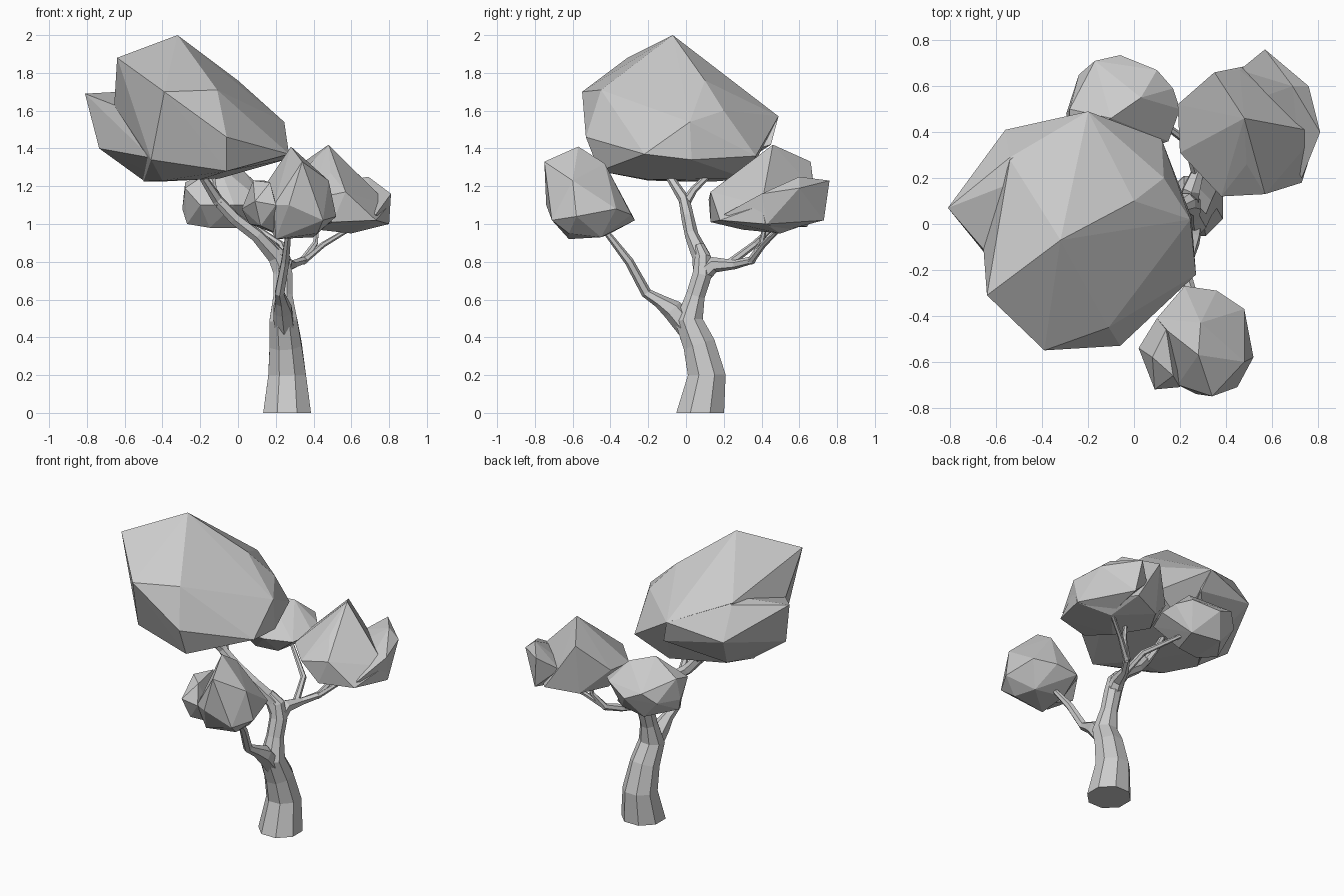
import bpy, bmesh
from math import cos, sin, tau
from mathutils import Vector


def finish(bm, name):
    bmesh.ops.recalc_face_normals(bm, faces=bm.faces)
    me = bpy.data.meshes.new(name)
    bm.to_mesh(me)
    bm.free()
    ob = bpy.data.objects.new(name, me)
    bpy.context.collection.objects.link(ob)
    return ob


def limb(name, path, sides=6):
    """Faceted tapering tube through (x, y, z, radius) points."""
    bm = bmesh.new()
    pts = [Vector(p[:3]) for p in path]
    rings = []
    for i, p in enumerate(pts):
        t = (pts[min(i + 1, len(pts) - 1)] - pts[max(i - 1, 0)]).normalized()
        if p.z == 0:
            t = Vector((0, 0, 1))
        u = (Vector((1, 0, 0)) - t * t.x).normalized()
        v = t.cross(u)
        r = path[i][3]
        rings.append([bm.verts.new(p + r * (u * cos(a) + v * sin(a)))
                      for a in (tau * (k + .5) / sides for k in range(sides))])
    for a, b in zip(rings, rings[1:]):
        for k in range(sides):
            n = (k + 1) % sides
            bm.faces.new((a[k], a[n], b[n], b[k]))
    bm.faces.new(rings[0][::-1])
    bm.faces.new(rings[-1])
    return finish(bm, name)


def clump(name, pts):
    """Faceted leaf mass: hull of a few corner points."""
    bm = bmesh.new()
    for p in pts:
        bm.verts.new(p)
    res = bmesh.ops.convex_hull(bm, input=bm.verts)
    junk = {g for g in res["geom_interior"] + res["geom_unused"]
            if isinstance(g, bmesh.types.BMVert)}
    bmesh.ops.delete(bm, geom=list(junk), context='VERTS')
    return finish(bm, name)


# Trunk and limbs
limb("trunk", [(.26, .075, 0, .137), (.26, .11, .2, .108), (.252, .07, .36, .092),
               (.24, .015, .49, .08), (.238, .05, .62, .054), (.238, .085, .73, .055),
               (.225, .09, .82, .046), (.18, .07, .88, .03)], 8)
limb("front_branch", [(.245, .01, .45, .06), (.235, -.07, .545, .056), (.23, -.14, .592, .036),
                      (.22, -.21, .635, .028), (.25, -.3, .8, .024), (.27, -.44, .98, .015)])
limb("upper_branch", [(.24, .09, .73, .052), (.2, .08, .83, .048), (.1, .03, .94, .036),
                      (-.02, .01, 1.03, .034), (-.11, -.01, 1.13, .03), (-.2, -.1, 1.27, .02)])
limb("upper_twig", [(-.09, -.01, 1.1, .028), (-.13, .04, 1.18, .02), (-.14, .14, 1.28, .015)])
limb("right_branch", [(.235, .08, .73, .05), (.25, .15, .785, .042), (.29, .26, .785, .024),
                      (.35, .35, .81, .022), (.41, .4, .9, .015), (.42, .42, 1.0, .012)])
limb("right_twig", [(.34, .34, .8, .02), (.45, .41, .89, .015), (.6, .5, .98, .012)])
limb("back_twig", [(.27, .22, .785, .022), (.23, .36, .89, .018), (.04, .5, 1.02, .012)])

# Large crown: main mass plus a pointed lobe at the left
clump("large_crown", [
    (-.32, -.07, 2), (-.64, -.31, 1.88), (-.39, -.55, 1.7), (-.11, -.45, 1.71), (0, .1, 1.76),
    (-.27, .28, 1.71), (-.54, .28, 1.71), (-.655, -.11, 1.63), (-.2, .49, 1.57), (.13, .2, 1.6),
    (.245, .02, 1.54), (.27, -.22, 1.37), (-.06, -.53, 1.46), (-.46, -.39, 1.34),
    (-.06, -.46, 1.28), (.25, .03, 1.34), (.12, .37, 1.36), (-.1, .32, 1.24),
    (-.4, .15, 1.225), (-.5, 0, 1.225), (-.4, -.2, 1.23), (-.2, -.2, 1.235)])
clump("large_crown_lobe", [
    (-.81, .07, 1.69), (-.54, .29, 1.7), (-.27, .28, 1.72), (-.56, .41, 1.5), (-.2, .49, 1.57),
    (-.735, 0, 1.4), (-.42, .17, 1.24), (-.15, .45, 1.42), (-.655, -.11, 1.63),
    (-.46, -.36, 1.35), (-.5, 0, 1.23), (-.4, -.2, 1.24)])

# Right crown: main mass plus lobe
clump("right_crown", [
    (.48, .46, 1.42), (.35, .66, 1.33), (.46, .67, 1.19), (.8, .4, 1.1), (.8, .42, 1),
    (.73, .18, 1.02), (.57, .13, 1.17), (.38, .12, 1.13), (.5, .13, 1.01), (.2, .31, 1.13),
    (.19, .52, 1.16), (.49, .26, 1.27), (.6, .5, .95), (.42, .3, .97), (.35, .62, 1),
    (.55, .7, 1.02), (.25, .45, 1.01)])
clump("right_crown_lobe", [
    (.69, .6, 1.25), (.57, .76, 1.23), (.76, .6, 1.19), (.81, .4, 1.16), (.8, .43, 1),
    (.6, .73, 1.02), (.6, .5, .96), (.55, .55, 1.15), (.46, .67, 1.15), (.73, .2, 1.05)])

# Front crown: main mass plus lobe
clump("front_crown", [
    (.28, -.57, 1.41), (.34, -.75, 1.33), (.48, -.6, 1.23), (.52, -.58, 1.04), (.45, -.71, 1.02),
    (.29, -.43, 1.32), (.48, -.37, 1.08), (.36, -.29, 1.05), (.22, -.27, 1.02), (.1, -.41, 1.1),
    (.14, -.46, 1.2), (.19, -.7, 1.1), (.27, -.74, 1.1), (.2, -.62, .92), (.42, -.62, .95),
    (.4, -.45, .93), (.2, -.42, .94)])
clump("front_crown_lobe", [
    (.08, -.58, 1.23), (.02, -.54, 1.08), (.14, -.46, 1.23), (.17, -.66, 1.22), (.09, -.72, 1.12),
    (.2, -.71, 1.1), (.1, -.41, 1.1), (.06, -.5, 1), (.12, -.67, .99), (.25, -.55, .93)])

# Back crown
clump("back_crown", [
    (-.1, .46, 1.31), (.03, .55, 1.28), (-.28, .5, 1.22), (-.28, .38, 1.19), (-.295, .48, 1.08),
    (-.24, .65, 1.1), (-.17, .71, 1.17), (-.06, .735, 1.12), (.1, .67, 1.17), (.17, .59, 1.15),
    (.2, .5, 1.12), (.15, .36, 1.1), (-.02, .3, 1.1), (-.2, .31, 1.1), (-.15, .4, .98),
    (0, .42, .98), (.05, .6, .99), (-.14, .64, .985), (-.27, .46, 1)])
